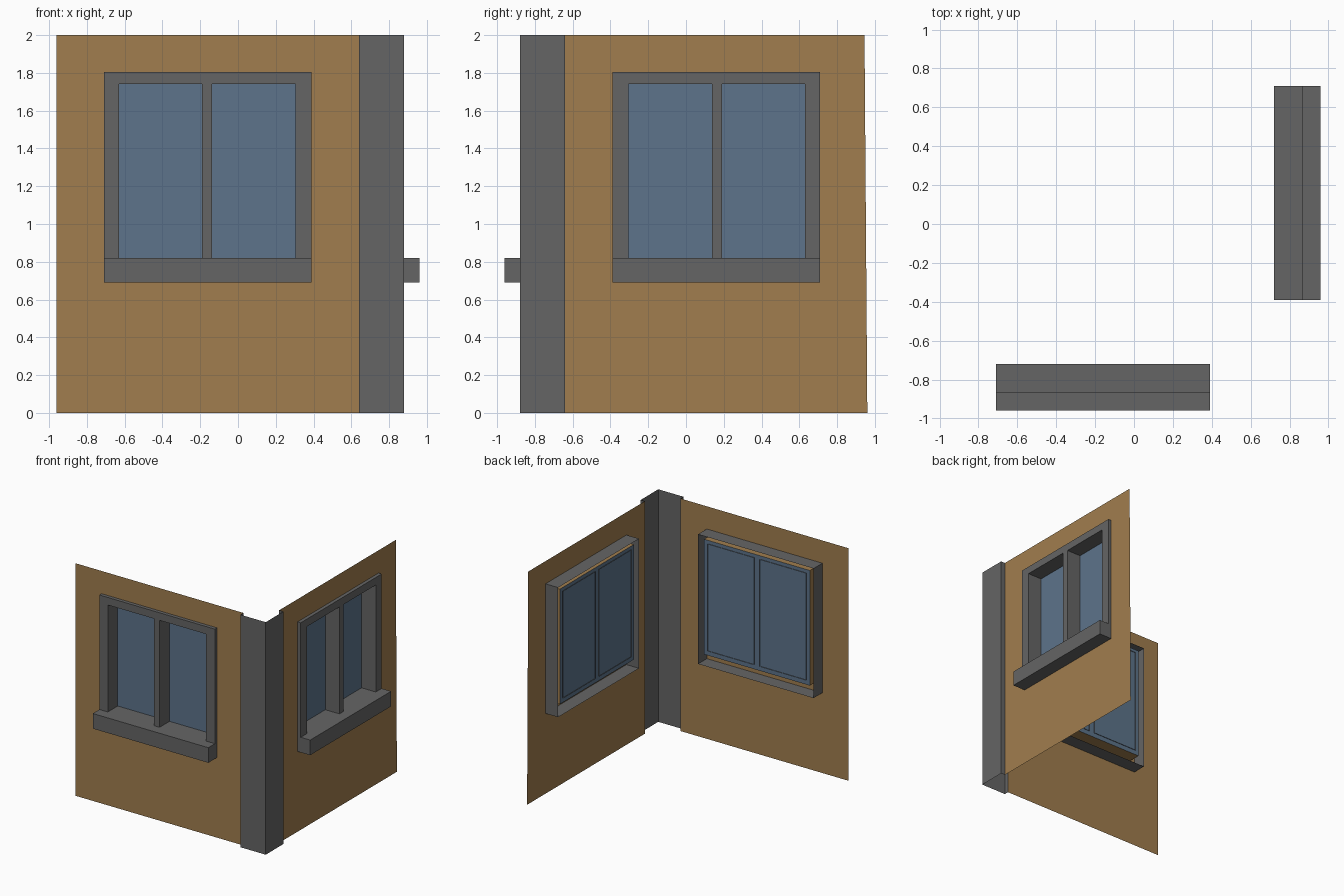
import bpy, bmesh
from mathutils import Vector

if "Cube" in bpy.data.objects:
    bpy.data.objects.remove(bpy.data.objects["Cube"])


def material(name, rgb):
    m = bpy.data.materials.new(name)
    m.diffuse_color = (*rgb, 1)
    m.use_nodes = True
    m.node_tree.nodes["Principled BSDF"].inputs["Base Color"].default_value = m.diffuse_color
    return m


BROWN = material("brown_wall", (0.355, 0.207, 0.077))
GREY = material("grey_trim", (0.130, 0.130, 0.130))
BLUE = material("blue_glass", (0.110, 0.173, 0.257))


def build(name, quads, mat, swap=False):
    """Mesh from (points, facing) quads; swap reflects it onto the right-hand wall."""
    bm = bmesh.new()
    for pts, facing in quads:
        pts, n = [Vector(p) for p in pts], Vector(facing)
        if swap:
            pts = [Vector((-p.y, -p.x, p.z)) for p in pts]
            n = Vector((-n.y, -n.x, n.z))
        if (pts[1] - pts[0]).cross(pts[2] - pts[0]).dot(n) < 0:
            pts.reverse()
        bm.faces.new([bm.verts.new(p) for p in pts])
    bmesh.ops.remove_doubles(bm, verts=bm.verts, dist=1e-4)
    me = bpy.data.meshes.new(name)
    bm.to_mesh(me)
    bm.free()
    me.materials.append(mat)
    ob = bpy.data.objects.new(name, me)
    bpy.context.collection.objects.link(ob)
    return ob


# Axis-aligned rectangles: across x, across y and across z
def fx(x, y0, y1, z0, z1, s):
    return [(x, y0, z0), (x, y1, z0), (x, y1, z1), (x, y0, z1)], (s, 0, 0)


def fy(y, x0, x1, z0, z1, s=-1):
    return [(x0, y, z0), (x1, y, z0), (x1, y, z1), (x0, y, z1)], (0, s, 0)


def fz(z, x0, x1, y0, y1, s):
    return [(x0, y0, z), (x1, y0, z), (x1, y1, z), (x0, y1, z)], (0, 0, s)


WALL, PANE, BACK, FRONT, LIP = -0.84, -0.735, -0.72, -0.87, -0.96
X0, X1, Z0, ZS, Z1 = -0.71, 0.39, 0.69, 0.82, 1.805      # window outline
HX0, HX1, HZ0, HZ1 = -0.665, 0.342, 0.78, 1.77           # hole in wall
ZT = 1.74
OPENINGS = [(-0.63, -0.19), (-0.137, 0.305)]

for side, swap in (("front", False), ("right", True)):
    # Wall sheet with a window hole and a recess running inwards
    end = -0.945 if swap else -0.96
    outer = [(-0.96, 0), (0.64, 0), (0.64, 2), (end, 2)]
    hole = [(HX0, HZ0), (HX1, HZ0), (HX1, HZ1), (HX0, HZ1)]
    wall = []
    for i in range(4):
        j = (i + 1) % 4
        ring = [outer[i], outer[j], hole[j], hole[i]]
        wall.append(([(x, WALL, z) for x, z in ring], (0, -1, 0)))
    wall += [fx(HX0, WALL, PANE, HZ0, HZ1, -1), fx(HX1, WALL, PANE, HZ0, HZ1, 1),
             fz(HZ0, HX0, HX1, WALL, PANE, -1), fz(HZ1, HX0, HX1, WALL, PANE, 1)]
    build(side + "_wall", wall, BROWN, swap)

    # Glass sheet closing the recess
    build(side + "_glass", [fy(PANE, HX0, HX1, HZ0, HZ1)], BLUE, swap)

    # Window frame: outer shell, front bars and deep reveals
    frame = [fz(Z1, X0, X1, FRONT, BACK, 1), fy(FRONT, X0, X1, ZT, Z1)]
    for x, s in ((X0, -1), (X1, 1)):
        frame.append(fx(x, FRONT, BACK, ZS, Z1, s))
    edges = [X0, *OPENINGS[0], *OPENINGS[1], X1]
    for a, b in zip(edges[::2], edges[1::2]):
        frame.append(fy(FRONT, a, b, ZS, ZT))
    deep = PANE + 0.005
    for a, b in OPENINGS:
        frame += [fx(a, FRONT, deep, ZS, ZT, 1), fx(b, FRONT, deep, ZS, ZT, -1),
                  fz(ZT, a, b, FRONT, deep, -1)]
    build(side + "_window_frame", frame, GREY, swap)

    # Sill: projecting lip, open at the back
    sill = [fy(LIP, X0, X1, Z0, ZS), fz(Z0, X0, X1, LIP, BACK, -1),
            fz(ZS, X0, X1, LIP, FRONT, 1),
            fx(X0, LIP, BACK, Z0, ZS, -1), fx(X1, LIP, BACK, Z0, ZS, 1)]
    sill += [fz(ZS, a, b, FRONT, deep, 1) for a, b in OPENINGS]
    build(side + "_window_sill", sill, GREY, swap)

# Corner column: open angled strip with small returns to the walls
build("corner_column", [
    fx(0.64, -0.88, WALL, 0, 2, -1), fy(-0.88, 0.64, 0.88, 0, 2),
    fx(0.88, -0.88, -0.64, 0, 2, 1), fy(-0.64, 0.84, 0.88, 0, 2, 1)], GREY)
